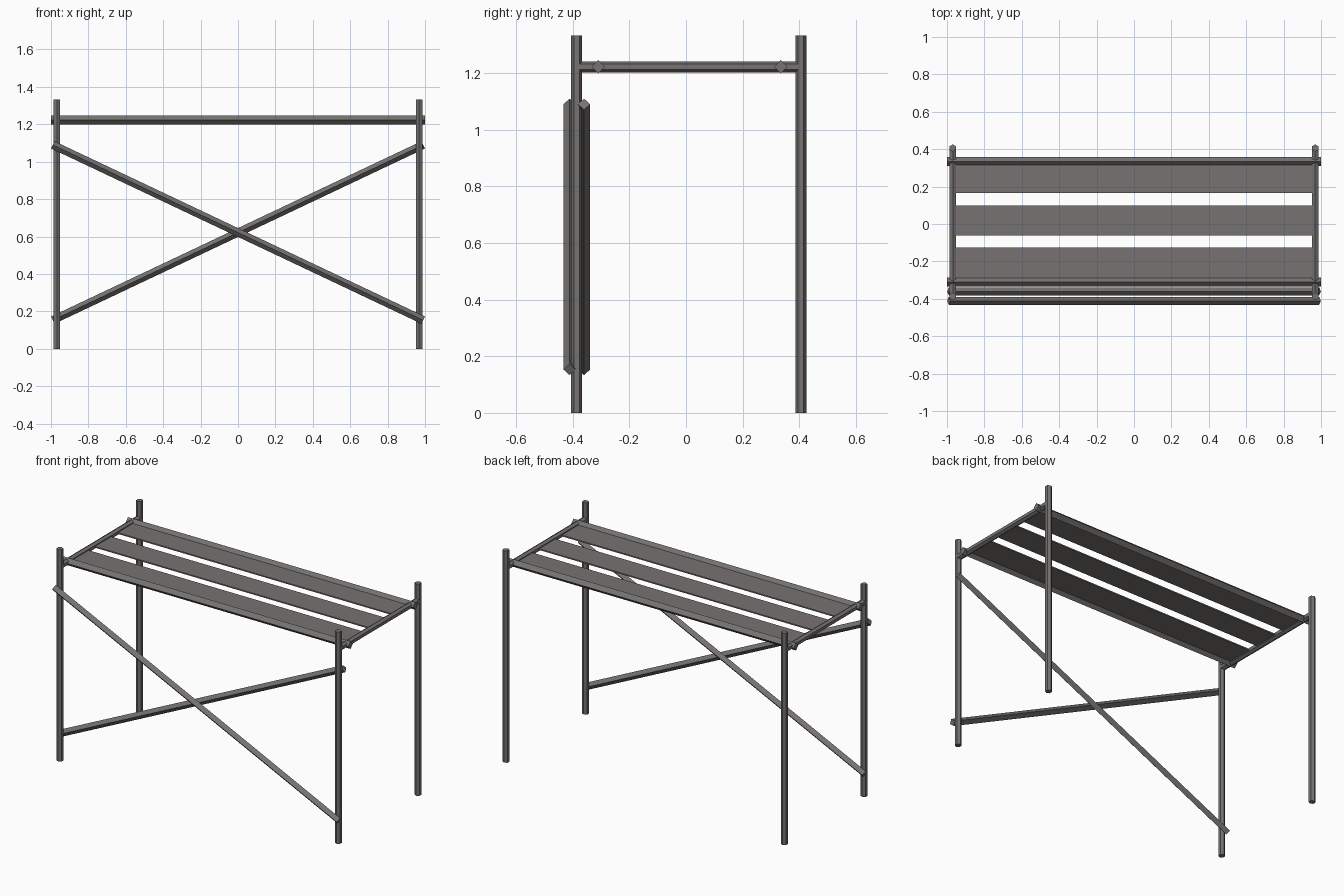
import bpy
import math
from mathutils import Vector, Matrix

if "Cube" in bpy.data.objects:
    bpy.data.objects.remove(bpy.data.objects["Cube"])

# Single grey for the whole table
grey = bpy.data.materials.new("warm_grey")
grey.use_nodes = True
colour = (0.18, 0.17, 0.165, 1)
grey.diffuse_color = colour
grey.node_tree.nodes["Principled BSDF"].inputs["Base Color"].default_value = colour


def bar(name, start, end, radius, sides, point):
    """Straight faceted bar with one of its edges facing the given direction."""
    start, end = Vector(start), Vector(end)
    along = (end - start).normalized()
    across = Vector(point)
    across = (across - along * across.dot(along)).normalized()
    turn = Matrix((across, along.cross(across), along)).transposed()
    bpy.ops.mesh.primitive_cylinder_add(vertices=sides, radius=radius, depth=(end - start).length)
    obj = bpy.context.object
    obj.name = name
    # The primitive's first corner lies on its local y axis
    spin = Matrix.Rotation(math.radians(-90), 3, "Z")
    obj.matrix_world = Matrix.Translation((start + end) / 2) @ (turn @ spin).to_4x4()
    obj.data.materials.append(grey)


FRONT, BACK, SIDE, TOP = -0.386, 0.406, 0.969, 1.222

# Hexagonal legs and the end bars that join them
for side, x in (("left", SIDE), ("right", -SIDE)):
    for end, y in (("front", FRONT), ("back", BACK)):
        bar(f"{end}_{side}_leg", (x, y, 0), (x, y, 1.333), 0.0195, 6, (0, 1, 0))
    bar(f"{side}_end_bar", (x, FRONT, TOP), (x, BACK, TOP), 0.0195, 6, (0, 0, 1))

# Square long rails set on edge
for name, y in (("front_rail", -0.31), ("back_rail", 0.335)):
    bar(name, (-1, y, TOP), (1, y, TOP), 0.024, 4, (0, 0, 1))

# Crossed braces, one on each face of the front legs
for name, y, s in (("outer_brace", -0.411, -1), ("inner_brace", -0.36, 1)):
    bar(name, (s * 0.99, y, 1.09), (-s * 0.99, y, 0.153), 0.0215, 4, (0, 1, 0))

# Thin top slats
for name, low, high in (("front_slat", -0.31, -0.125),
                        ("middle_slat", -0.062, 0.1),
                        ("back_slat", 0.165, 0.335)):
    bpy.ops.mesh.primitive_cube_add(size=1, location=(0, (low + high) / 2, TOP))
    slat = bpy.context.object
    slat.name = name
    slat.scale = (2 * SIDE, high - low, 0.008)
    slat.data.materials.append(grey)
